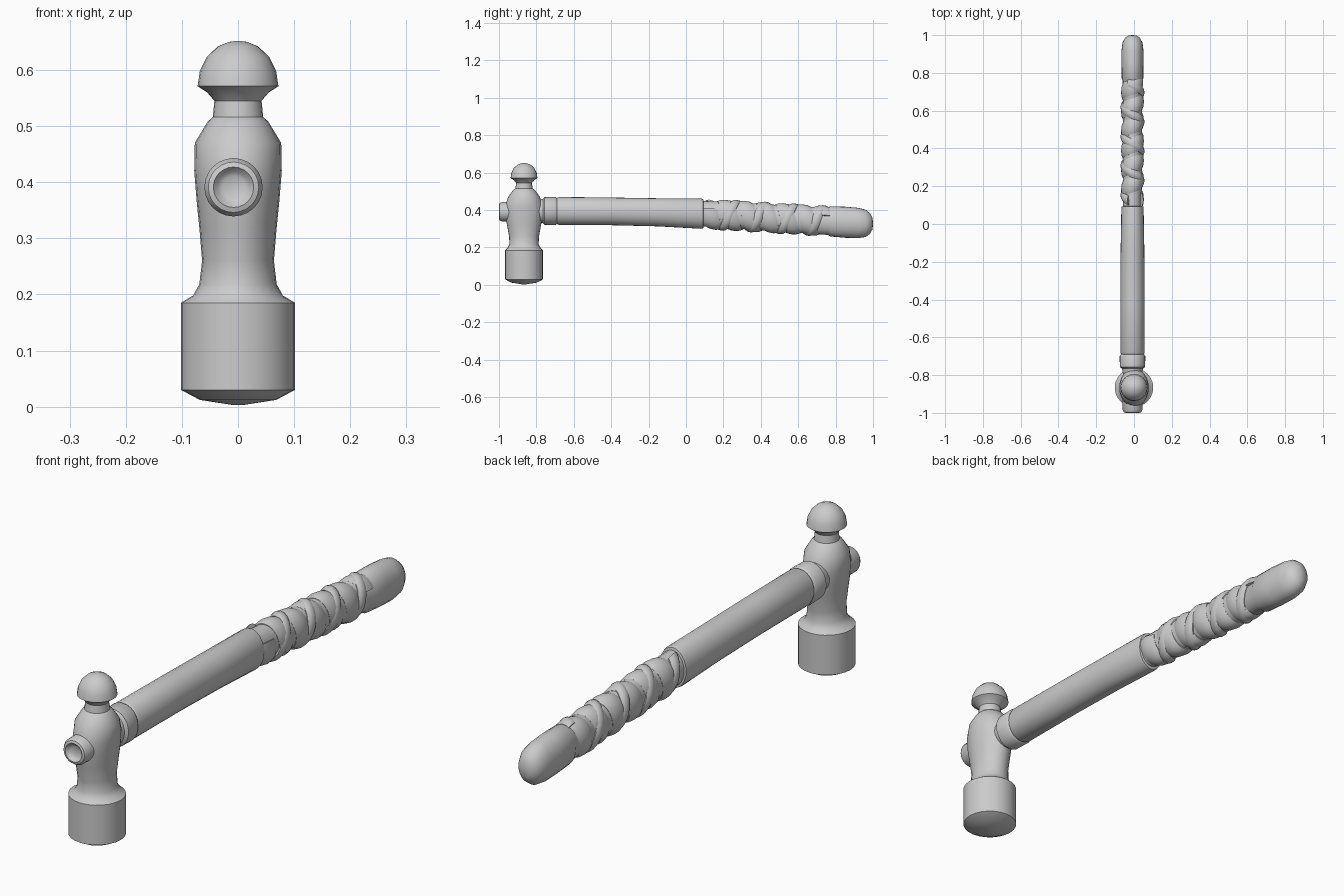
import bpy, bmesh, math

CX = -0.008  # handle sits slightly off centre


def finish(name, bm, angle=40):
    bmesh.ops.recalc_face_normals(bm, faces=bm.faces)
    me = bpy.data.meshes.new(name)
    bm.to_mesh(me)
    bm.free()
    ob = bpy.data.objects.new(name, me)
    bpy.context.collection.objects.link(ob)
    bpy.ops.object.select_all(action='DESELECT')
    ob.select_set(True)
    bpy.context.view_layer.objects.active = ob
    bpy.ops.object.shade_smooth_by_angle(angle=math.radians(angle))
    return ob


def skin(name, rings, closed_ring=True, angle=40):
    """Bridge successive rings of points and cap both ends."""
    bm = bmesh.new()
    vs = [[bm.verts.new(p) for p in r] for r in rings]
    n = len(vs[0])
    for a, b in zip(vs, vs[1:]):
        for i in range(n):
            j = (i + 1) % n
            bm.faces.new((a[i], a[j], b[j], b[i]))
    bm.faces.new(vs[0])
    bm.faces.new(vs[-1])
    return finish(name, bm, angle)


def circle(n):
    return [(math.cos(2 * math.pi * i / n), math.sin(2 * math.pi * i / n)) for i in range(n)]


# Head: elliptical sections (z, half width x, half depth y)
head = [(0.003, 0.01, 0.01), (0.012, 0.068, 0.068), (0.03, 0.102, 0.102),
        (0.185, 0.102, 0.102), (0.198, 0.08, 0.088), (0.218, 0.069, 0.078),
        (0.26, 0.064, 0.08), (0.32, 0.069, 0.091), (0.37, 0.074, 0.1),
        (0.42, 0.078, 0.102), (0.47, 0.077, 0.085), (0.508, 0.054, 0.058),
        (0.516, 0.045, 0.046), (0.545, 0.042, 0.042), (0.56, 0.055, 0.055),
        (0.571, 0.072, 0.072), (0.598, 0.068, 0.068), (0.623, 0.056, 0.056),
        (0.642, 0.036, 0.036), (0.65, 0.016, 0.016), (0.652, 0.003, 0.003)]
skin("head", [[(rx * c, -0.866 + ry * s, z) for c, s in circle(24)] for z, rx, ry in head])


def along_y(name, rows, n=24):
    skin(name, [[(CX + rx * c, y, z + rz * s) for c, s in circle(n)] for y, z, rx, rz in rows])


# Handle end showing through the front of the head
along_y("handle_plug", [(-0.985, 0.391, 0.02, 0.02), (-0.99, 0.391, 0.028, 0.028),
                        (-1.0, 0.391, 0.036, 0.036), (-0.997, 0.391, 0.045, 0.045),
                        (-0.985, 0.391, 0.052, 0.052), (-0.9, 0.391, 0.052, 0.052)])

# Collar behind the head
along_y("collar", [(-0.80, 0.395, 0.05, 0.058), (-0.765, 0.395, 0.055, 0.064),
                   (-0.757, 0.395, 0.067, 0.074), (-0.70, 0.395, 0.068, 0.076),
                   (-0.692, 0.395, 0.063, 0.071), (-0.68, 0.395, 0.055, 0.06)])

# Shaft, thin grip core and butt in one loft
along_y("handle", [(-0.70, 0.395, 0.055, 0.06), (-0.69, 0.395, 0.061, 0.07),
                   (-0.68, 0.395, 0.064, 0.075), (-0.4, 0.393, 0.064, 0.074),
                   (-0.15, 0.388, 0.063, 0.075), (0.08, 0.381, 0.059, 0.081),
                   (0.092, 0.38, 0.057, 0.078), (0.094, 0.38, 0.05, 0.068),
                   (0.3, 0.37, 0.05, 0.07), (0.55, 0.352, 0.05, 0.071),
                   (0.76, 0.34, 0.052, 0.073), (0.77, 0.339, 0.057, 0.08),
                   (0.85, 0.335, 0.058, 0.083), (0.92, 0.331, 0.058, 0.081),
                   (0.96, 0.329, 0.053, 0.073), (0.985, 0.328, 0.04, 0.054),
                   (0.997, 0.327, 0.022, 0.03), (1.0, 0.327, 0.003, 0.004)])


def wrap(name, y0, y1, turns, width, direction, lift, phase):
    """Domed strap wound around the grip."""
    profile = [(-0.5, -0.006), (-0.5, 0.002), (-0.3, 0.009), (0, 0.012),
               (0.3, 0.009), (0.5, 0.002), (0.5, -0.006)]
    steps = int(turns * 22)
    rings = []
    for i in range(steps + 1):
        t = i / steps
        a = phase + direction * turns * 2 * math.pi * t
        ring = []
        for w, h in profile:
            y = y0 + (y1 - y0) * t + w * width
            zc = 0.381 - 0.06 * (y - 0.08)
            ring.append((CX + (0.049 + h + lift) * math.cos(a), y,
                         zc + (0.070 + h + lift) * math.sin(a)))
        rings.append(ring)
    skin(name, rings, angle=50)


# Crossing leather straps
wrap("grip_wrap", 0.125, 0.745, 6, 0.085, -1, 0.0, 0.4)
wrap("grip_cross_wrap", 0.125, 0.745, 4, 0.05, 1, 0.003, 2.0)
